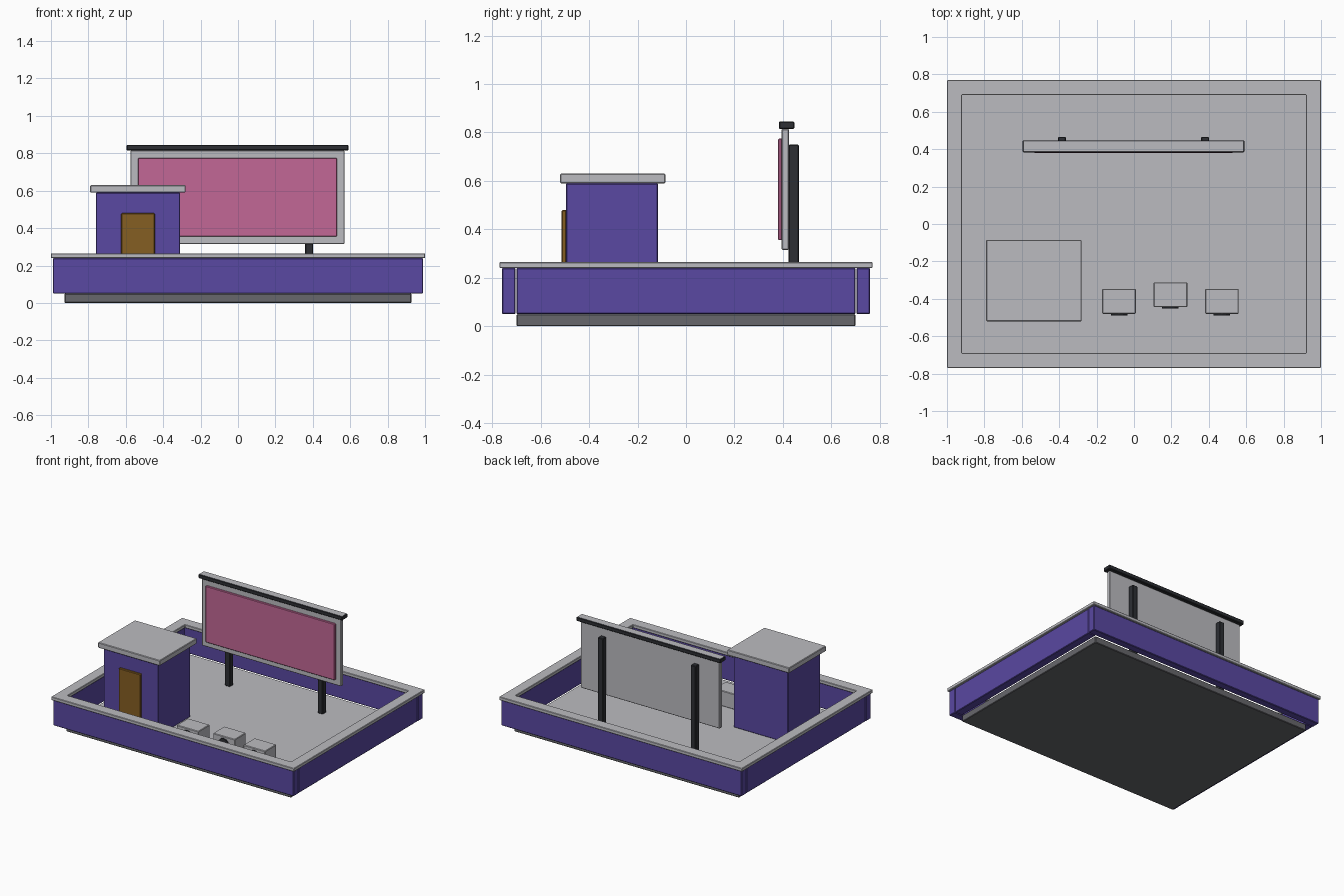
import bpy, bmesh
from math import pi
from mathutils import Matrix, Vector

cube = bpy.data.objects.get("Cube")
if cube:
    bpy.data.objects.remove(cube, do_unlink=True)


def material(name, rgb):
    m = bpy.data.materials.new(name)
    m.use_nodes = True
    m.diffuse_color = (*rgb, 1)
    node = m.node_tree.nodes["Principled BSDF"]
    node.inputs["Base Color"].default_value = (*rgb, 1)
    node.inputs["Roughness"].default_value = 0.8
    return m


LIGHT = material("light_grey", (0.50, 0.50, 0.53))
MID = material("slab_grey", (0.135, 0.137, 0.15))
DARK = material("charcoal", (0.026, 0.028, 0.034))
PURPLE = material("purple", (0.10, 0.065, 0.36))
PINK = material("pink", (0.54, 0.136, 0.305))
BROWN = material("door_brown", (0.235, 0.112, 0.016))


def finish(bm, name, mat, top=None, bevel=0.004):
    """Soften the edges, then colour faces; upward faces may take another colour."""
    bmesh.ops.recalc_face_normals(bm, faces=bm.faces)
    if bevel:
        bmesh.ops.bevel(bm, geom=bm.edges[:], offset=bevel, segments=1, affect='EDGES')
    bm.normal_update()
    mesh = bpy.data.meshes.new(name)
    mesh.materials.append(mat)
    if top:
        mesh.materials.append(top)
        for f in bm.faces:
            f.material_index = int(f.normal.z > 0.9)
    bm.to_mesh(mesh)
    bm.free()
    obj = bpy.data.objects.new(name, mesh)
    bpy.context.collection.objects.link(obj)
    return obj


def box(name, x, y, z, mat, **kw):
    """Box given by its (min, max) range on each axis."""
    lo, hi = Vector((x[0], y[0], z[0])), Vector((x[1], y[1], z[1]))
    bm = bmesh.new()
    bmesh.ops.create_cube(bm, size=1, matrix=Matrix.Translation((lo + hi) / 2)
                          @ Matrix.Diagonal((*(hi - lo), 1)))
    return finish(bm, name, mat, **kw)


def frame(name, outer, inner, z, mat):
    """Rectangular ring swept around the four corners."""
    bm = bmesh.new()
    profile = [(outer, z[0]), (outer, z[1]), (inner, z[1]), (inner, z[0])]
    rings = [[bm.verts.new((sx * r[0], sy * r[1], h)) for r, h in profile]
             for sx, sy in ((1, 1), (-1, 1), (-1, -1), (1, -1))]
    for i in range(4):
        a, b = rings[i], rings[(i + 1) % 4]
        for j in range(4):
            k = (j + 1) % 4
            bm.faces.new((a[j], a[k], b[k], b[j]))
    return finish(bm, name, mat, bevel=0.003)


FLOOR = 0.05

# Roof slab, parapet walls and coping
box("roof_slab", (-0.927, 0.927), (-0.70, 0.70), (0, FLOOR), MID, top=LIGHT)
for side, s in (("front", -1), ("back", 1)):
    box(side + "_wall", (-0.99, 0.99), sorted((s * 0.703, s * 0.76)), (FLOOR, 0.24), PURPLE)
for side, s in (("right", -1), ("left", 1)):
    box(side + "_wall", sorted((s * 0.927, s * 0.988)), (-0.70, 0.70), (FLOOR, 0.24), PURPLE)
frame("parapet_coping", (1.0, 0.77), (0.92, 0.69), (0.24, 0.265), LIGHT)

# Stair hut
box("hut_body", (-0.76, -0.31), (-0.495, -0.115), (FLOOR, 0.59), PURPLE)
box("hut_roof", (-0.79, -0.28), (-0.52, -0.085), (0.59, 0.63), LIGHT)
box("hut_door", (-0.625, -0.445), (-0.513, -0.493), (FLOOR, 0.48), BROWN)

# Billboard
box("billboard_panel", (-0.575, 0.57), (0.395, 0.425), (0.315, 0.815), LIGHT)
box("billboard_face", (-0.535, 0.53), (0.38, 0.397), (0.355, 0.775), PINK)
box("billboard_top_rail", (-0.595, 0.59), (0.383, 0.447), (0.815, 0.845), DARK, top=LIGHT)
for side, x in (("right", -0.385), ("left", 0.38)):
    box(side + "_post", (x - 0.021, x + 0.021), (0.424, 0.466), (FLOOR, 0.75), DARK)

# Air conditioning units with round fan grilles
for i, (x, y) in enumerate(((-0.08, -0.48), (0.195, -0.445), (0.47, -0.48)), 1):
    box(f"cooling_unit_{i}", (x - 0.09, x + 0.09), (y, y + 0.133), (FLOOR, 0.165), LIGHT)
    bm = bmesh.new()
    bmesh.ops.create_cone(bm, cap_ends=True, segments=12, radius1=0.044, radius2=0.044,
                          depth=0.012, matrix=Matrix.Translation((x, y - 0.002, 0.107))
                          @ Matrix.Rotation(pi / 2, 4, 'X'))
    finish(bm, f"cooling_fan_{i}", DARK, bevel=0)
